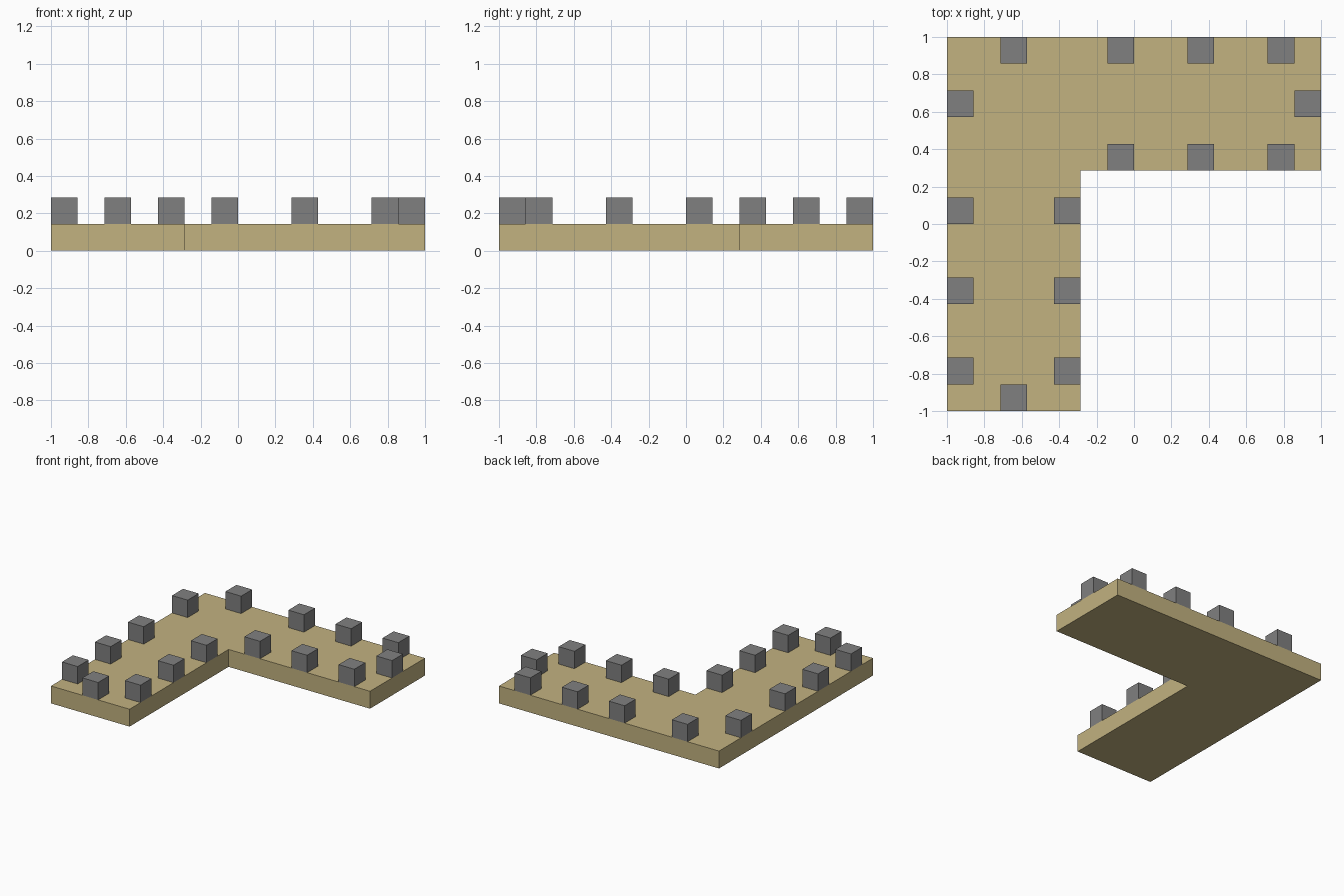
import bpy
import bmesh

if "Cube" in bpy.data.objects:
    bpy.data.objects.remove(bpy.data.objects["Cube"], do_unlink=True)

U = 1 / 7  # block size; everything sits on this grid


def material(name, srgb):
    colour = [((c / 255 + 0.055) / 1.055) ** 2.4 for c in srgb] + [1]
    mat = bpy.data.materials.new(name)
    mat.use_nodes = True
    mat.diffuse_color = colour
    mat.node_tree.nodes["Principled BSDF"].inputs["Base Color"].default_value = colour
    return mat


def finish(name, bm, mat):
    bmesh.ops.recalc_face_normals(bm, faces=bm.faces)
    mesh = bpy.data.meshes.new(name)
    bm.to_mesh(mesh)
    bm.free()
    mesh.materials.append(mat)
    obj = bpy.data.objects.new(name, mesh)
    bpy.context.collection.objects.link(obj)
    return obj


sand = material("sand", (194, 178, 128))
grey = material("stone grey", (128, 128, 128))

# L-shaped slab, extruded from its outline
outline = [(-7, -7), (-2, -7), (-2, 2), (7, 2), (7, 7), (-7, 7)]
bm = bmesh.new()
base = bm.faces.new([bm.verts.new((x * U, y * U, 0)) for x, y in outline])
top = bmesh.ops.extrude_face_region(bm, geom=[base], use_keep_orig=True)["geom"]
bmesh.ops.translate(bm, vec=(0, 0, U),
                    verts=[g for g in top if isinstance(g, bmesh.types.BMVert)])
finish("l_shaped_slab", bm, sand)


def block(name, x, y):
    bm = bmesh.new()
    bmesh.ops.create_cube(bm, size=U)
    finish(name, bm, grey).location = (x * U, y * U, 1.5 * U)


# Battlement blocks on one arm, mirrored across the diagonal onto the other
arm = [("outer_block", x, 6.5) for x in (-4.5, -0.5, 2.5, 5.5)]
arm += [("inner_block", x, 2.5) for x in (-0.5, 2.5, 5.5)]
arm += [("end_block", 6.5, 4.5)]
for part, x, y in arm:
    block("back_arm_" + part, x, y)
    block("right_arm_" + part, -y, -x)
